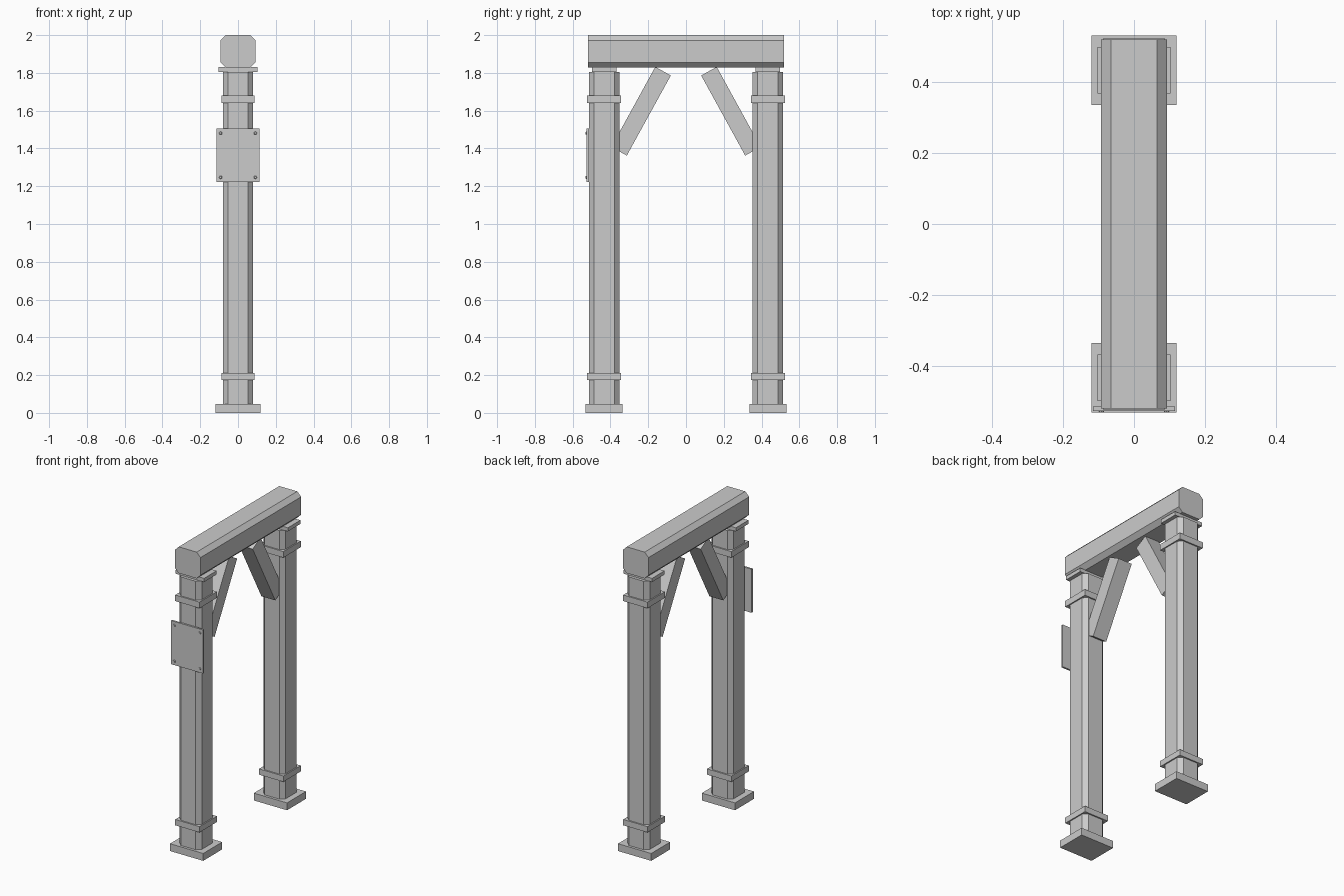
import bpy, bmesh, math
from mathutils import Matrix

if "Cube" in bpy.data.objects:
    bpy.data.objects.remove(bpy.data.objects["Cube"])

grey = bpy.data.materials.new("plain_grey")
grey.diffuse_color = (0.6, 0.6, 0.6, 1)
grey.use_nodes = True
grey.node_tree.nodes["Principled BSDF"].inputs["Base Color"].default_value = grey.diffuse_color


def finish(name, bm):
    bmesh.ops.recalc_face_normals(bm, faces=bm.faces)
    mesh = bpy.data.meshes.new(name)
    bm.to_mesh(mesh)
    bm.free()
    mesh.materials.append(grey)
    ob = bpy.data.objects.new(name, mesh)
    bpy.context.collection.objects.link(ob)
    return ob


def box(name, centre, size, tilt=0.0):
    bm = bmesh.new()
    bmesh.ops.create_cube(bm, size=1, matrix=Matrix.Translation(centre)
                          @ Matrix.Rotation(tilt, 4, 'X')
                          @ Matrix.Diagonal((*size, 1)))
    return finish(name, bm)


def chamfered_bar(name, hw, hh, cut, length, matrix):
    # octagonal section in XY, extruded along Z
    pts = [(hw - cut, -hh), (hw, -hh + cut), (hw, hh - cut), (hw - cut, hh),
           (-hw + cut, hh), (-hw, hh - cut), (-hw, -hh + cut), (-hw + cut, -hh)]
    bm = bmesh.new()
    face = bm.faces.new([bm.verts.new((x, y, -length / 2)) for x, y in pts])
    ext = bmesh.ops.extrude_face_region(bm, geom=[face])
    verts = [v for v in ext["geom"] if isinstance(v, bmesh.types.BMVert)]
    bmesh.ops.translate(bm, verts=verts, vec=(0, 0, length))
    bmesh.ops.transform(bm, matrix=matrix, verts=bm.verts)
    return finish(name, bm)


# top beam
chamfered_bar("top_beam", 0.093, 0.086, 0.028, 1.04,
              Matrix.Translation((0, 0, 1.914)) @ Matrix.Rotation(math.pi / 2, 4, 'X'))

# two posts with foot, bands, cap and diagonal brace
for side, label in ((-1, "front"), (1, "back")):
    y = side * 0.433
    box(label + "_foot", (0, y, 0.024), (0.24, 0.196, 0.048))
    chamfered_bar(label + "_post", 0.08, 0.081, 0.026, 1.764,
                  Matrix.Translation((0, y, 0.922)))
    box(label + "_lower_band", (0, y, 0.193), (0.176, 0.18, 0.038))
    box(label + "_upper_band", (0, y, 1.66), (0.176, 0.18, 0.04))
    box(label + "_cap", (0, y, 1.818), (0.206, 0.13, 0.024))
    box(label + "_brace", (0, side * 0.238, 1.597), (0.10, 0.094, 0.484),
        tilt=side * math.radians(28.8))

# sign plate with corner rivets
box("sign_plate", (0, -0.52, 1.364), (0.23, 0.012, 0.285))
bm = bmesh.new()
for sx in (-1, 1):
    for sz in (-1, 1):
        bmesh.ops.create_cone(
            bm, cap_ends=True, segments=8, radius1=0.009, radius2=0.006, depth=0.006,
            matrix=Matrix.Translation((sx * 0.092, -0.528, 1.364 + sz * 0.117))
            @ Matrix.Rotation(math.pi / 2, 4, 'X'))
finish("plate_rivets", bm)
